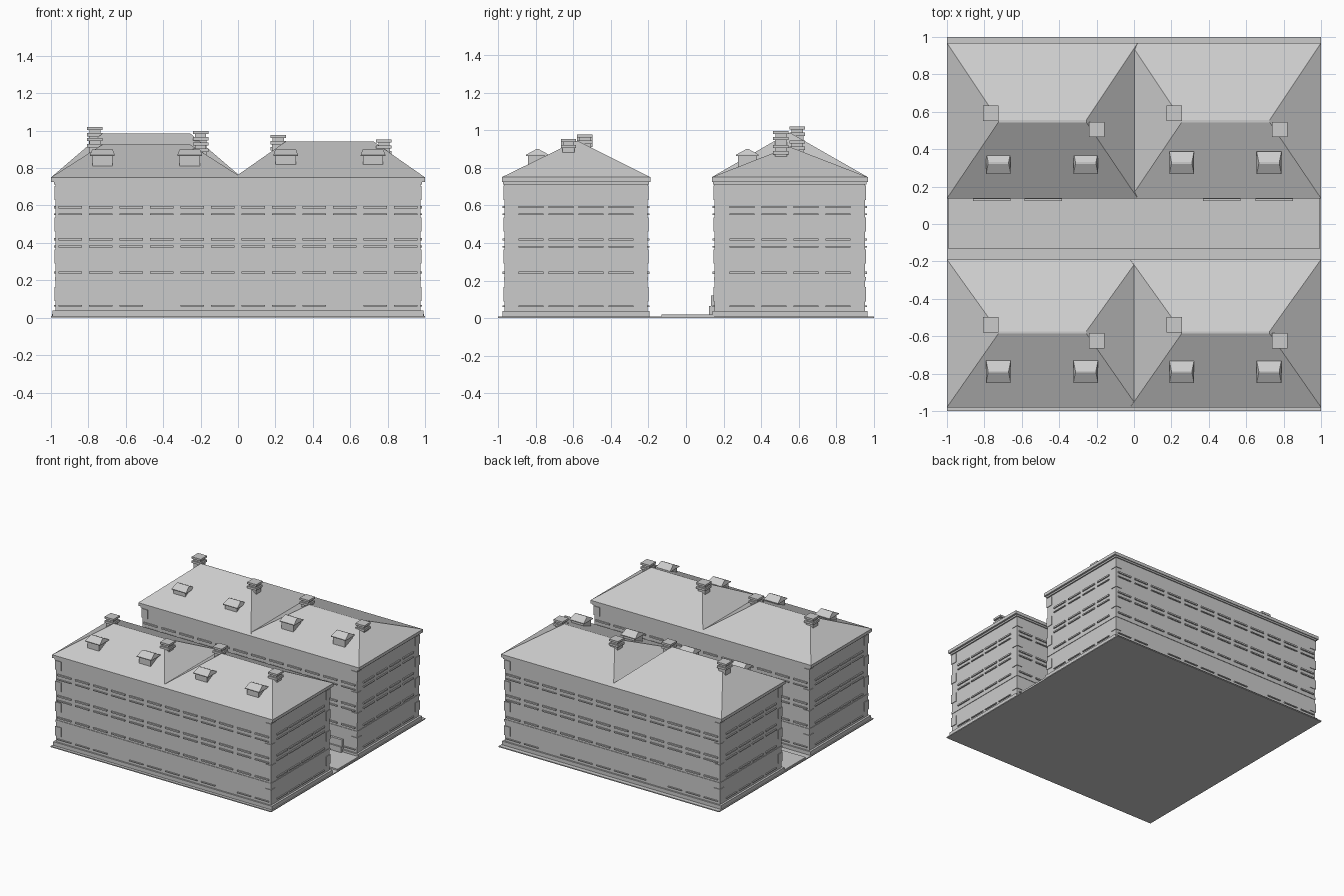
import bpy
import bmesh

cube = bpy.data.objects.get("Cube")
if cube:
    bpy.data.objects.remove(cube)

stone = bpy.data.materials.new("plain grey stone")
stone.use_nodes = True
GREY = (0.6, 0.6, 0.6, 1)
stone.diffuse_color = GREY
stone.node_tree.nodes["Principled BSDF"].inputs["Base Color"].default_value = GREY


def frustum(bm, lower, upper, z0, z1):
    """Solid between two (x0, x1, y0, y1) rectangles."""
    rings = []
    for (x0, x1, y0, y1), z in ((lower, z0), (upper, z1)):
        rings.append([bm.verts.new((x, y, z))
                      for x, y in ((x0, y0), (x1, y0), (x1, y1), (x0, y1))])
    a, b = rings
    bm.faces.new(a[::-1])
    bm.faces.new(b)
    for i in range(4):
        j = (i + 1) % 4
        bm.faces.new((a[i], a[j], b[j], b[i]))


def box(bm, x0, x1, y0, y1, z0, z1):
    frustum(bm, (x0, x1, y0, y1), (x0, x1, y0, y1), z0, z1)


def block(bm, x, y, half, z0, z1):
    box(bm, x - half, x + half, y - half, y + half, z0, z1)


def finish(bm, name):
    bmesh.ops.dissolve_degenerate(bm, dist=0.0005, edges=bm.edges)
    bmesh.ops.recalc_face_normals(bm, faces=bm.faces)
    mesh = bpy.data.meshes.new(name)
    bm.to_mesh(mesh)
    bm.free()
    mesh.materials.append(stone)
    obj = bpy.data.objects.new(name, mesh)
    bpy.context.collection.objects.link(obj)


WALL_X = 0.975
OUT = 0.01
# sill and lintel courses: bottom, top
COURSES = ((0.06, 0.067), (0.236, 0.247), (0.375, 0.385),
           (0.413, 0.425), (0.55, 0.557), (0.585, 0.597))
QUOINS = (0.09, 0.29, 0.46, 0.63)


def row(name, y0, y1, ridges, ridge_y):
    """One terrace: eaves span y0..y1, one ridge height for each house."""
    w0, w1 = y0 + 0.015, y1 - 0.015

    # walls, plinth and cornice
    bm = bmesh.new()
    box(bm, -WALL_X, WALL_X, w0, w1, 0.005, 0.73)
    finish(bm, name + "_walls")
    bm = bmesh.new()
    box(bm, -0.992, 0.992, w0 - 0.012, w1 + 0.012, 0.005, 0.038)
    finish(bm, name + "_plinth")
    bm = bmesh.new()
    box(bm, -0.985, 0.985, w0 - 0.008, w1 + 0.008, 0.712, 0.727)
    box(bm, -1, 1, y0, y1, 0.725, 0.75)
    finish(bm, name + "_cornice")

    # window courses on all four walls
    bm = bmesh.new()
    side_step = (w1 - w0 - 0.12) / 4
    for k, (z0, z1) in enumerate(COURSES):
        for i in range(12):
            x = (i - 5.5) * 0.163
            if k == 0 and i in (3, 9):
                continue
            for wall in (w0, w1):
                box(bm, x - 0.062, x + 0.062, wall - OUT, wall + OUT, z0, z1)
        for i in range(4):
            y = (w0 + w1) / 2 + (i - 1.5) * side_step
            for x in (-WALL_X, WALL_X):
                box(bm, x - OUT, x + OUT, y - 0.067, y + 0.067, z0, z1)
    finish(bm, name + "_window_courses")

    # string course above the ground floor
    bm = bmesh.new()
    box(bm, -WALL_X - 0.004, WALL_X + 0.004, w0 - 0.004, w1 + 0.004, 0.2, 0.218)
    finish(bm, name + "_string_course")

    # corner stones
    bm = bmesh.new()
    for z in QUOINS:
        for x in (-WALL_X, WALL_X):
            for y in (w0, w1):
                inx = x - 0.05 * (1 if x > 0 else -1)
                iny = y + 0.05 * (1 if y == w0 else -1)
                ox = x + 0.005 * (1 if x > 0 else -1)
                oy = y - 0.005 * (1 if y == w0 else -1)
                box(bm, min(inx, ox), max(inx, ox), min(iny, oy), max(iny, oy),
                    z, z + 0.075)
    finish(bm, name + "_corner_stones")

    for side, peak in zip((-1, 1), ridges):
        label = name + ("_right" if side < 0 else "_left")
        mid = 0.49 * side

        # hipped roof
        bm = bmesh.new()
        outer, inner = side, -0.02 * side
        frustum(bm, (min(outer, inner), max(outer, inner), y0, y1),
                (mid - 0.235, mid + 0.235, ridge_y - 0.006, ridge_y + 0.006),
                0.75, peak)
        finish(bm, label + "_roof")

        # dormers with hipped caps
        bm = bmesh.new()
        dy = y0 + 0.19
        for x in (mid - 0.235, mid + 0.232):
            box(bm, x - 0.054, x + 0.054, dy - 0.05, dy + 0.05, 0.802, 0.87)
            box(bm, x - 0.066, x + 0.066, dy - 0.06, dy + 0.06, 0.864, 0.87)
            frustum(bm, (x - 0.066, x + 0.066, dy - 0.06, dy + 0.06),
                    (x - 0.055, x + 0.055, dy - 0.005, dy + 0.005), 0.87, 0.9)
        finish(bm, label + "_dormers")

        # chimneys with stepped caps
        bm = bmesh.new()
        for x, y, top in ((mid - 0.275, ridge_y + 0.042, peak + 0.035),
                          (mid + 0.29, ridge_y - 0.045, peak + 0.012)):
            block(bm, x, y, 0.032, 0.84, top - 0.05)
            block(bm, x, y, 0.041, top - 0.05, top - 0.032)
            block(bm, x, y, 0.03, top - 0.032, top - 0.016)
            block(bm, x, y, 0.041, top - 0.016, top)
        finish(bm, label + "_chimneys")


row("front_terrace", -0.98, -0.19, (0.925, 0.942), -0.58)
row("back_terrace", 0.137, 0.968, (0.985, 0.91), 0.55)

# ground plates under the houses and the yard between them
bm = bmesh.new()
for x0, x1 in ((-1, 0), (0, 1)):
    box(bm, x0, x1, -1, -0.195, 0, 0.008)
    box(bm, x0, x1, 0.14, 1, 0, 0.008)
finish(bm, "ground_plates")
bm = bmesh.new()
box(bm, -1, 1, -0.195, 0.14, 0, 0.008)
box(bm, -0.995, 0.995, -0.13, 0.15, 0.008, 0.02)
finish(bm, "yard")

# entrance steps on the yard side
bm = bmesh.new()
for x in (-0.76, -0.485, 0.47, 0.75):
    box(bm, x - 0.1, x + 0.1, 0.122, 0.16, 0.015, 0.065)
    box(bm, x - 0.1, x + 0.1, 0.134, 0.16, 0.065, 0.12)
finish(bm, "entrance_steps")
